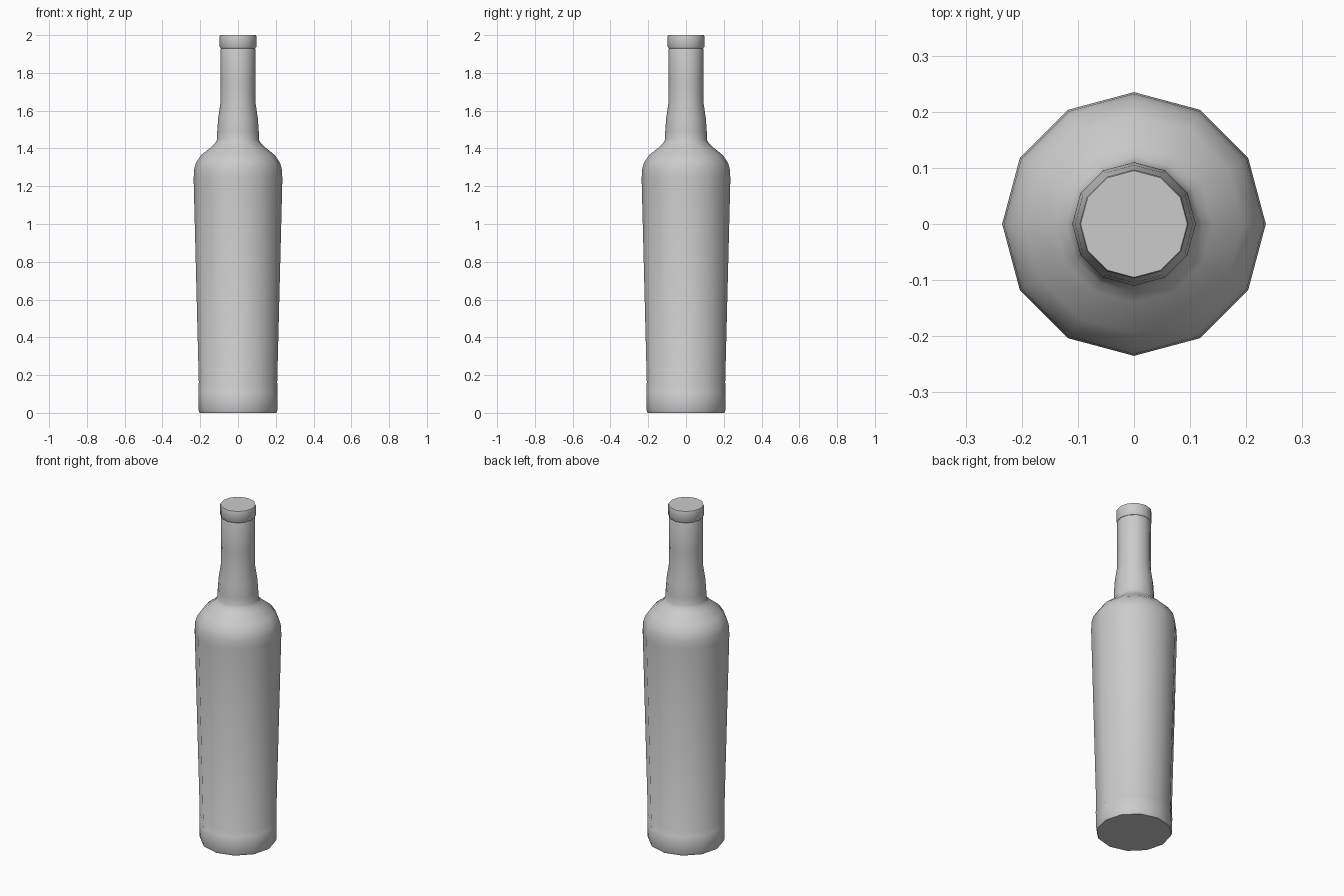
import bpy, bmesh, math

if "Cube" in bpy.data.objects:
    bpy.data.objects.remove(bpy.data.objects["Cube"])

SIDES = 12


def lathe(name, profile):
    """Revolve a (radius, height) profile around z and cap both ends."""
    bm = bmesh.new()
    rings = []
    for r, z in profile:
        rings.append([bm.verts.new((r * math.cos(2 * math.pi * i / SIDES),
                                    r * math.sin(2 * math.pi * i / SIDES), z))
                      for i in range(SIDES)])
    for low, high in zip(rings, rings[1:]):
        for i in range(SIDES):
            j = (i + 1) % SIDES
            bm.faces.new((low[i], low[j], high[j], high[i]))
    bm.faces.new(rings[0][::-1])
    bm.faces.new(rings[-1])
    mesh = bpy.data.meshes.new(name)
    bm.to_mesh(mesh)
    bm.free()
    obj = bpy.data.objects.new(name, mesh)
    bpy.context.collection.objects.link(obj)
    bpy.ops.object.select_all(action='DESELECT')
    obj.select_set(True)
    bpy.context.view_layer.objects.active = obj
    bpy.ops.object.shade_smooth_by_angle(angle=math.radians(35))
    return obj


# Bottle: chamfered foot, two fine steps, tapered body, shoulder and neck
lathe("bottle", [
    (0.203, 0.0), (0.208, 0.012),
    (0.21, 0.108), (0.208, 0.111),
    (0.209, 0.155), (0.2075, 0.158),
    (0.235, 1.24), (0.232, 1.29), (0.222, 1.325), (0.195, 1.365),
    (0.14, 1.409), (0.121, 1.428), (0.111, 1.446),
    (0.11, 1.49), (0.105, 1.56), (0.093, 1.64),
    (0.092, 1.75), (0.093, 1.922), (0.089, 1.934),
])

# Cap: slightly wider plain collar with a flat top
lathe("cap", [(0.092, 1.930), (0.097, 1.938), (0.097, 1.995), (0.095, 2.0)])
